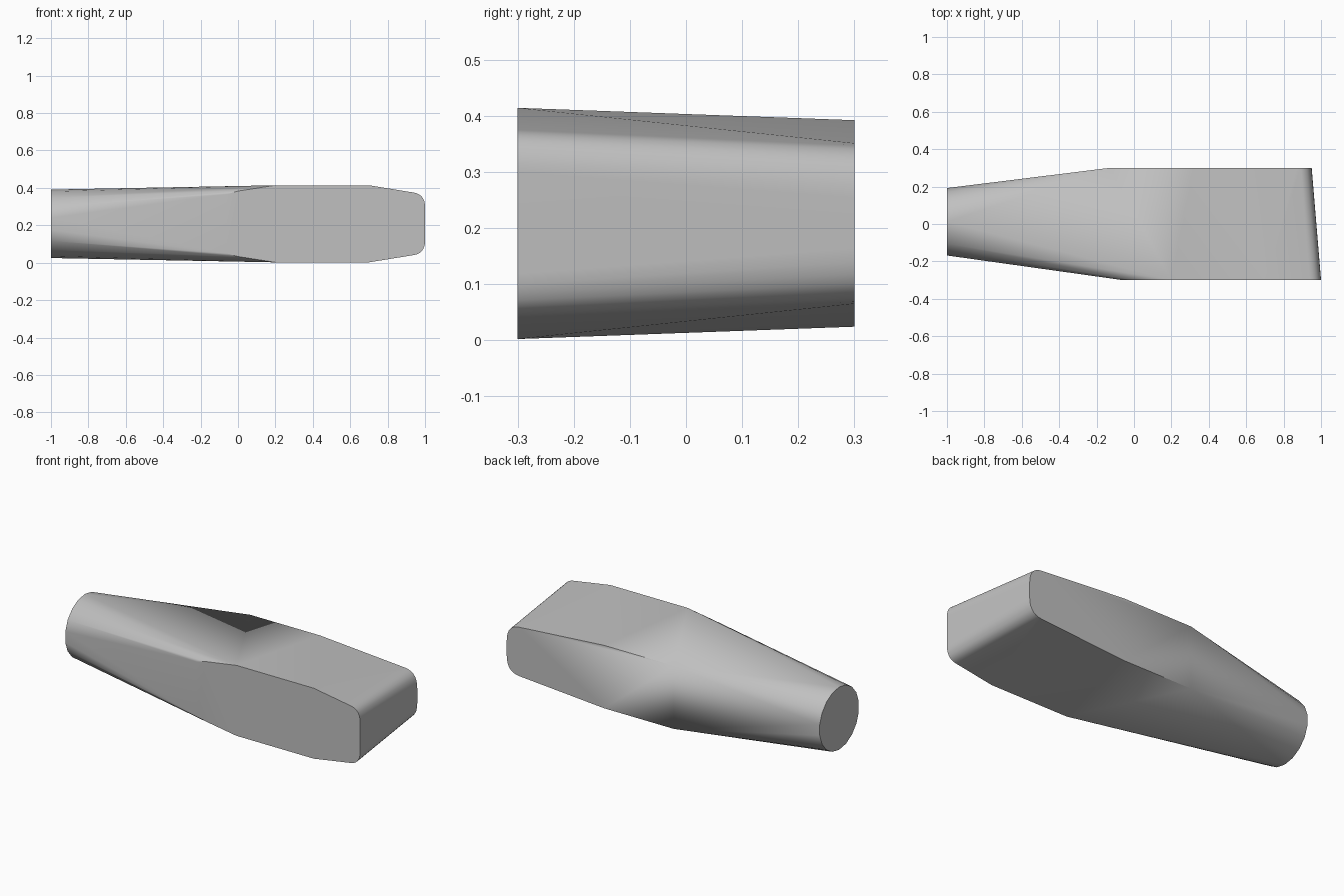
import bpy, bmesh
from math import cos, sin, pi, radians
from mathutils import Vector

cube = bpy.data.objects.get("Cube")
if cube:
    bpy.data.objects.remove(cube, do_unlink=True)

MID_Z = 0.208      # height of the symmetry plane
RING_SIDES = 18

grey = bpy.data.materials.new("plain grey")
grey.use_nodes = True
grey.diffuse_color = (0.53, 0.53, 0.53, 1)
grey.node_tree.nodes["Principled BSDF"].inputs["Base Color"].default_value = grey.diffuse_color


def rounded(start, corner, end, steps=7):
    """Points along a curved corner."""
    a, b, c = Vector(start), Vector(corner), Vector(end)
    return [a.lerp(b, i / steps).lerp(b.lerp(c, i / steps), i / steps)
            for i in range(steps + 1)]


def side_profile(y, half_outline):
    """Outline on one flank, mirrored above and below the middle."""
    return [(x, y, MID_Z + s * h) for x, h in half_outline for s in (1, -1)]


# Flat flanks: x and half height, with the right-hand end rounded
front = [(-0.06, 0.158), (0.0, 0.175), (0.2, 0.206), (0.7, 0.206)]
front += rounded((0.94, 0.167), (1.0, 0.157), (1.0, 0.09))
back = [(-0.13, 0.184), (0.32, 0.184)]
back += rounded((0.87, 0.143), (0.95, 0.137), (0.95, 0.045))

# Round narrow end
ring = [(-1.0, 0.012 + 0.183 * cos(2 * pi * (i + 0.5) / RING_SIDES),
         MID_Z + 0.183 * sin(2 * pi * (i + 0.5) / RING_SIDES))
        for i in range(RING_SIDES)]

# Skin stretched over the two flanks and the round end
bm = bmesh.new()
for p in side_profile(-0.3, front) + side_profile(0.3, back) + ring:
    bm.verts.new(p)
hull = bmesh.ops.convex_hull(bm, input=bm.verts)
loose = [v for v in bm.verts if not v.link_faces]
bmesh.ops.delete(bm, geom=loose, context='VERTS')
bmesh.ops.dissolve_limit(bm, angle_limit=radians(0.5), verts=bm.verts, edges=bm.edges)
bmesh.ops.recalc_face_normals(bm, faces=bm.faces)

mesh = bpy.data.meshes.new("tapered_body")
bm.to_mesh(mesh)
bm.free()
mesh.materials.append(grey)
body = bpy.data.objects.new("tapered_body", mesh)
bpy.context.collection.objects.link(body)

# Smooth sides, crisp rims, flat broad faces
bpy.context.view_layer.objects.active = body
body.select_set(True)
bpy.ops.object.shade_smooth_by_angle(angle=radians(30))
weighted = body.modifiers.new("even_shading", 'WEIGHTED_NORMAL')
weighted.keep_sharp = True
